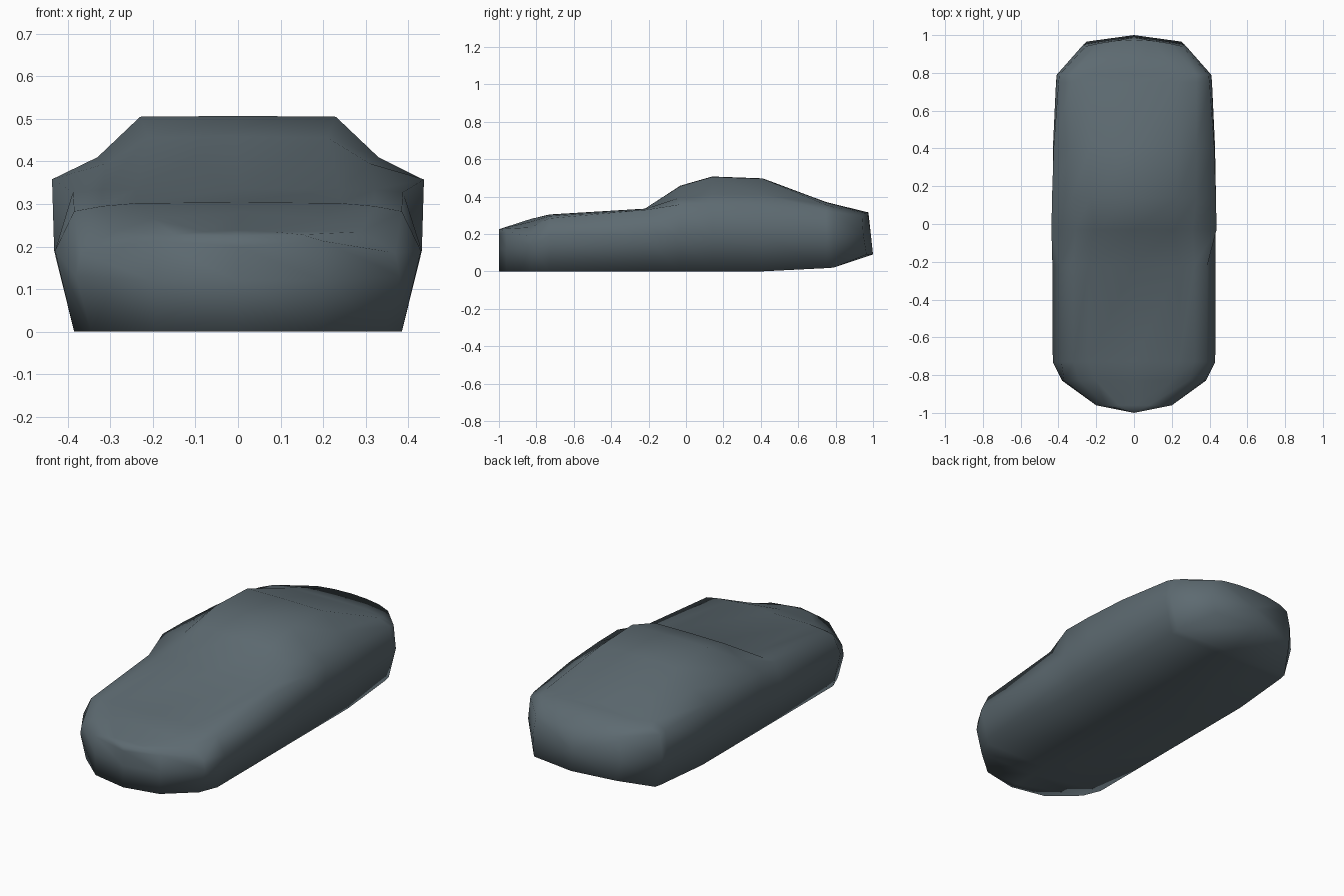
import bpy, bmesh

# Half cross-sections (y, [(x, z) from top centre to bottom edge])
# columns: roof centre, roof edge, window base, shoulder, waist, bottom edge
SECTIONS = [
    (-1.00, [(0, .225), (0, .225), (0, .225), (0, .20), (0, .12), (0, 0)]),
    (-0.96, [(0, .238), (.08, .235), (.15, .228), (.20, .213), (.20, .12), (.195, 0)]),
    (-0.83, [(0, .280), (.20, .265), (.29, .235), (.37, .185), (.38, .13), (.345, 0)]),
    (-0.73, [(0, .304), (.24, .302), (.32, .295), (.385, .283), (.43, .19), (.385, 0)]),
    (-0.22, [(0, .335), (.24, .335), (.32, .333), (.388, .328), (.432, .19), (.385, 0)]),
    (-0.03, [(0, .458), (.21, .456), (.31, .395), (.437, .358), (.432, .19), (.385, 0)]),
    (0.14, [(0, .507), (.23, .505), (.33, .410), (.434, .358), (.431, .19), (.385, 0)]),
    (0.41, [(0, .497), (.23, .495), (.33, .410), (.425, .350), (.429, .19), (.385, 0)]),
    (0.75, [(0, .370), (.23, .368), (.33, .355), (.400, .325), (.413, .19), (.370, .017)]),
    (0.79, [(0, .360), (.23, .358), (.33, .343), (.395, .315), (.409, .19), (.365, .02)]),
    (1.00, [(0, .315), (.10, .314), (.19, .311), (.255, .298), (.27, .20), (.25, .09)]),
]


def point(y, x, z):
    # the tail is bowed in plan and leans forward towards the top
    if y >= 1:
        y -= .55 * x * x + .11 * (z - .09)
    return (x, y, z)


# Body: one continuous mirrored loft
bm = bmesh.new()
rings = []
for y, half in SECTIONS:
    pts = half + [(-x, z) for x, z in reversed(half[1:])]
    pts.insert(len(half), (0, half[-1][1]))
    rings.append([bm.verts.new(point(y, x, z)) for x, z in pts])

for a, b in zip(rings, rings[1:]):
    n = len(a)
    for i in range(n):
        j = (i + 1) % n
        bm.faces.new((a[i], a[j], b[j], b[i]))

# Tail panel: fan strips joining left and right halves
tail = rings[-1]
centre = bm.verts.new(point(1.0, 0, .20))
for i in range(len(tail)):
    bm.faces.new((tail[i], tail[(i + 1) % len(tail)], centre))

bmesh.ops.remove_doubles(bm, verts=bm.verts, dist=.0005)
bmesh.ops.recalc_face_normals(bm, faces=bm.faces)
for f in bm.faces:
    f.smooth = True

mesh = bpy.data.meshes.new("car_body")
bm.to_mesh(mesh)
bm.free()
body = bpy.data.objects.new("car_body", mesh)
bpy.context.collection.objects.link(body)

# Dark slate paint
paint = bpy.data.materials.new("slate_paint")
paint.diffuse_color = (.11, .145, .165, 1)
mesh.materials.append(paint)
